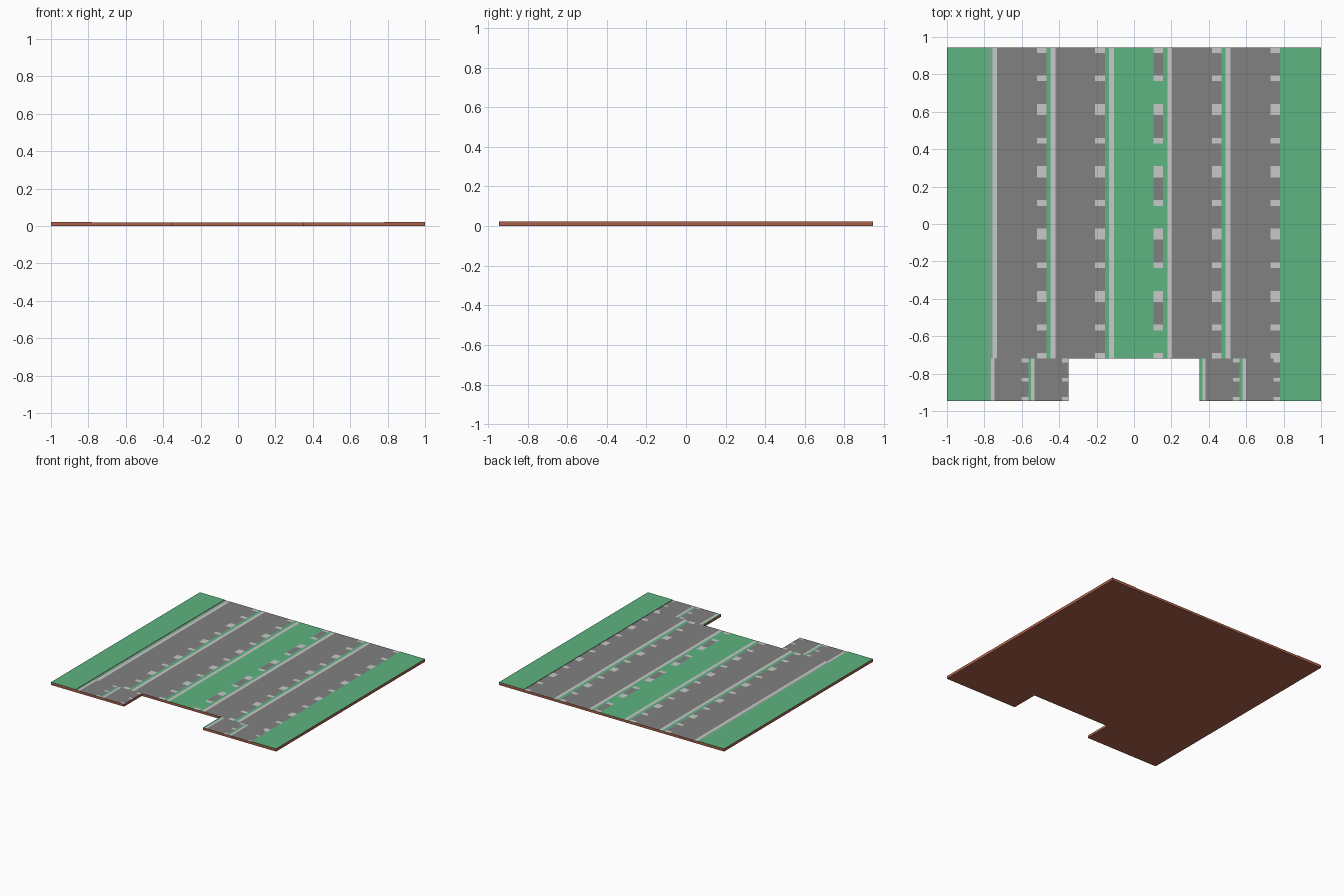
import bpy, bmesh

cube = bpy.data.objects.get("Cube")
if cube:
    bpy.data.objects.remove(cube, do_unlink=True)


def material(name, r, g, b):
    m = bpy.data.materials.new(name)
    m.use_nodes = True
    m.diffuse_color = (r, g, b, 1)
    m.node_tree.nodes["Principled BSDF"].inputs["Base Color"].default_value = (r, g, b, 1)
    return m


DIRT = material("brown dirt", 0.42, 0.12, 0.07)
GRASS = material("grass green", 0.11, 0.46, 0.22)
PALE = material("pale grass edge", 0.20, 0.42, 0.27)
ROAD = material("asphalt grey", 0.22, 0.22, 0.22)
WHITE = material("marking white", 0.58, 0.58, 0.58)

EDGE, NOTCH_X, NOTCH_Y = 0.945, 0.35, -0.72   # slab outline
VERGE = 0.78                                  # inner edge of the side grass
ROAD_Z, GRASS_Z, SKIN = 0.019, 0.022, 0.001


def finish(name, bm, mats):
    mesh = bpy.data.meshes.new(name)
    bm.to_mesh(mesh)
    bm.free()
    for m in mats:
        mesh.materials.append(m)
    bpy.context.collection.objects.link(bpy.data.objects.new(name, mesh))


def extrude_outline(bm, outline, z0, z1):
    """Solid from a counter-clockwise outline; upward faces get material 1."""
    low = [bm.verts.new((x, y, z0)) for x, y in outline]
    high = [bm.verts.new((x, y, z1)) for x, y in outline]
    bm.faces.new(high).material_index = 1
    bm.faces.new(low[::-1])
    for i in range(len(low)):
        j = (i + 1) % len(low)
        bm.faces.new((low[i], low[j], high[j], high[i]))


def plates(name, mat, rects, z0=ROAD_Z - SKIN, z1=ROAD_Z):
    bm = bmesh.new()
    for x0, x1, y0, y1 in rects:
        extrude_outline(bm, [(x0, y0), (x1, y0), (x1, y1), (x0, y1)], z0, z1)
    finish(name, bm, [DIRT, mat])


# Ground slab with the notch at the front
bm = bmesh.new()
extrude_outline(bm, [(-VERGE, -EDGE), (-NOTCH_X, -EDGE), (-NOTCH_X, NOTCH_Y),
                     (NOTCH_X, NOTCH_Y), (NOTCH_X, -EDGE), (VERGE, -EDGE),
                     (VERGE, EDGE), (-VERGE, EDGE)], 0, ROAD_Z - SKIN)
finish("ground_slab", bm, [DIRT, DIRT])

# Raised grass on both sides
plates("right_verge", GRASS, [(-1, -VERGE, -EDGE, EDGE)], 0, GRASS_Z)
plates("left_verge", GRASS, [(VERGE, 1, -EDGE, EDGE)], 0, GRASS_Z)


def lane(name, x0, x1, y0, y1, tiles, surface=ROAD, edge=GRASS):
    """Grass edge, white line, surface, then a strip of square marks."""
    w = x1 - x0
    a, b, c = x0 + 0.072 * w, x0 + 0.155 * w, x1 - 0.165 * w
    plates(name + "_edge", edge, [(x0, a, y0, y1)])
    plates(name + "_line", WHITE, [(a, b, y0, y1)])
    plates(name + "_surface", surface, [(b, c, y0, y1)])
    # Each tile has marks at both ends and in the middle
    tile = (y1 - y0) / tiles
    m = 0.09 * tile
    marks, near_gaps, far_gaps = [], [], []
    for i in range(tiles):
        t0, t1 = y0 + i * tile, y0 + (i + 1) * tile
        mid = (t0 + t1) / 2
        marks += [(c, x1, t0, t0 + m), (c, x1, mid - m / 2, mid + m / 2), (c, x1, t1 - m, t1)]
        near_gaps.append((c, x1, t0 + m, mid - m / 2))
        far_gaps.append((c, x1, mid + m / 2, t1 - m))
    plates(name + "_marks", WHITE, marks)
    plates(name + "_near_gaps", surface, near_gaps)
    plates(name + "_far_gaps", ROAD, far_gaps)


# Five long lanes; the middle one is the grass median
width = 2 * VERGE / 5
for i in range(5):
    x = -VERGE + i * width
    lane("median" if i == 2 else f"long_lane_{i + 1}", x, x + width, NOTCH_Y, EDGE, 5,
         GRASS if i == 2 else ROAD, PALE if i == 0 else GRASS)

# Two short lanes on each side of the notch
width = (VERGE - NOTCH_X) / 2
for side, start in (("right", -VERGE), ("left", NOTCH_X)):
    for i in range(2):
        x = start + i * width
        lane(f"{side}_short_lane_{i + 1}", x, x + width, -EDGE, NOTCH_Y, 1,
             ROAD, PALE if side == "right" and i == 0 else GRASS)
